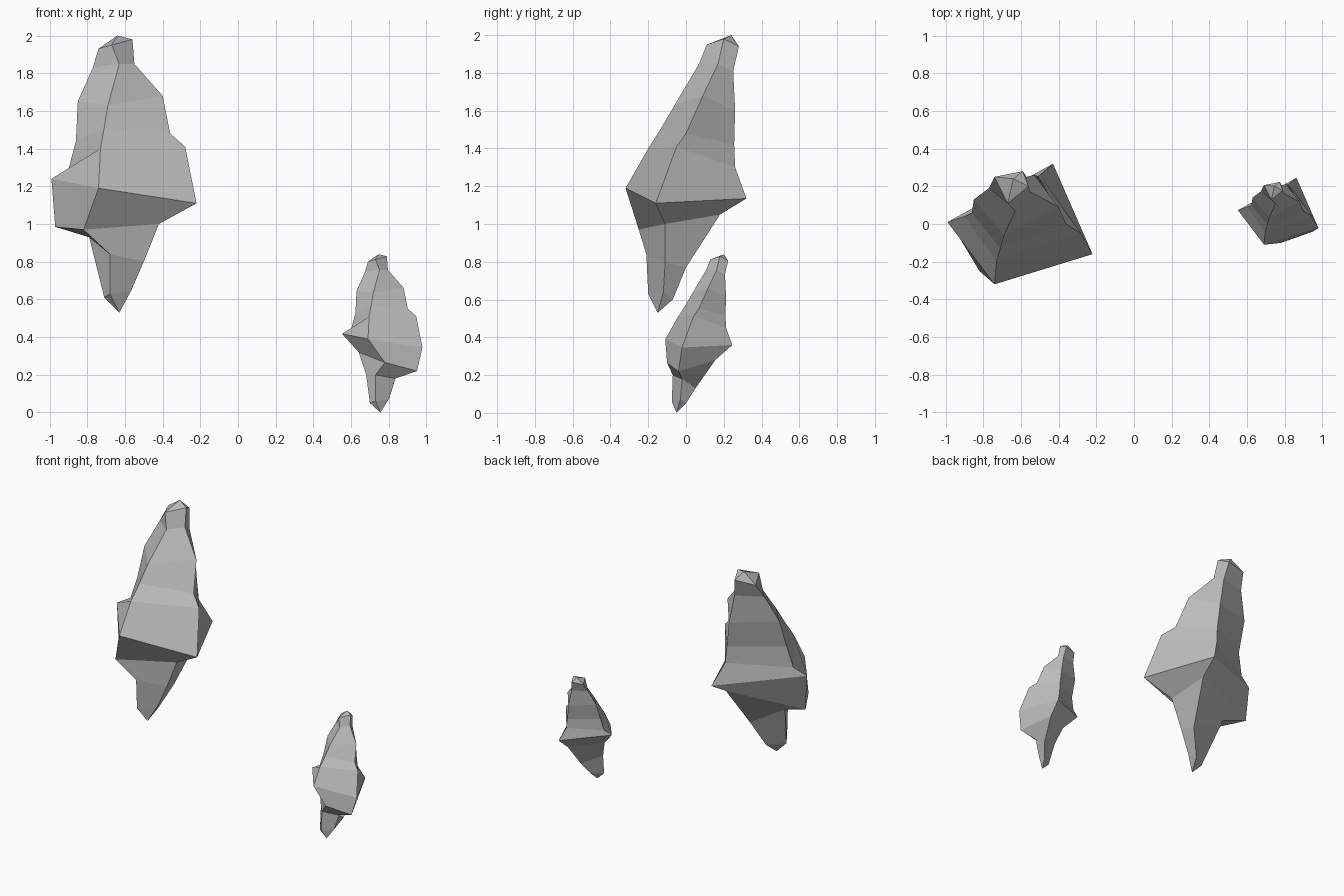
import bpy, bmesh

if "Cube" in bpy.data.objects:
    bpy.data.objects.remove(bpy.data.objects["Cube"])

stone = bpy.data.materials.new("grey stone")
stone.diffuse_color = (0.5, 0.5, 0.5, 1)
stone.use_nodes = True
stone.node_tree.nodes["Principled BSDF"].inputs["Base Color"].default_value = stone.diffuse_color

# Ring corners run front, right, back, left
UPPER = [
    [(-.74, -.32, 1.19), (-.22, -.16, 1.11), (-.43, .32, 1.135), (-.99, .01, 1.24)],
    [(-.73, -.20, 1.40), (-.28, -.05, 1.41), (-.50, .26, 1.30), (-.90, .04, 1.29)],
    [(-.71, -.13, 1.51), (-.36, .00, 1.48), (-.51, .255, 1.42), (-.86, .06, 1.44)],
    [(-.69, -.06, 1.63), (-.40, .09, 1.68), (-.53, .26, 1.60), (-.85, .13, 1.65)],
    [(-.63, .07, 1.85), (-.55, .17, 1.85), (-.57, .25, 1.81), (-.77, .19, 1.83)],
    [(-.67, .11, 1.95), (-.56, .20, 1.98), (-.59, .28, 1.94), (-.74, .25, 1.93)],
]
PEAK = (-.64, .24, 2.0)

LARGE_ROOT = [
    [(-.68, -.20, .63), (-.57, -.12, .64), (-.60, -.07, .60), (-.71, -.15, .61)],
    [(-.68, -.21, .84), (-.50, -.11, .80), (-.52, .00, .77), (-.79, -.02, .93)],
    [(-.82, -.25, .97), (-.42, -.11, 1.00), (-.45, .18, 1.05), (-.97, .00, .985)],
]
SMALL_ROOT = [
    [(.73, -.075, .06), (.80, -.03, .07), (.775, .00, .05), (.70, -.05, .05)],
    [(.73, -.07, .20), (.835, -.02, .18), (.82, .05, .13), (.68, -.01, .20)],
    [(.78, -.10, .265), (.95, -.04, .22), (.85, .155, .28), (.64, .03, .32)],
]


def shrink(p):
    """Place an upper point of the large rock on the small rock."""
    s = .555
    return (.69 + s * (p[0] + .74), -.11 + s * (p[1] + .32), .39 + s * (p[2] - 1.19))


def loft_rock(name, tip, rings, peak):
    """Join the rings with quads and close both ends in a point."""
    bm = bmesh.new()
    loops = [[bm.verts.new(p) for p in ring] for ring in rings]
    bottom, top = bm.verts.new(tip), bm.verts.new(peak)
    for i in range(4):
        j = (i + 1) % 4
        for a, b in zip(loops, loops[1:]):
            bm.faces.new((a[i], a[j], b[j], b[i]))
        bm.faces.new((bottom, loops[0][j], loops[0][i]))
        bm.faces.new((top, loops[-1][i], loops[-1][j]))
    bmesh.ops.recalc_face_normals(bm, faces=bm.faces)
    mesh = bpy.data.meshes.new(name)
    bm.to_mesh(mesh)
    bm.free()
    mesh.materials.append(stone)
    bpy.context.collection.objects.link(bpy.data.objects.new(name, mesh))


# Two floating boulders
loft_rock("large_rock", (-.63, -.15, .53), LARGE_ROOT + UPPER, PEAK)
loft_rock("small_rock", (.755, -.05, 0),
          SMALL_ROOT + [[shrink(p) for p in ring] for ring in UPPER], shrink(PEAK))
